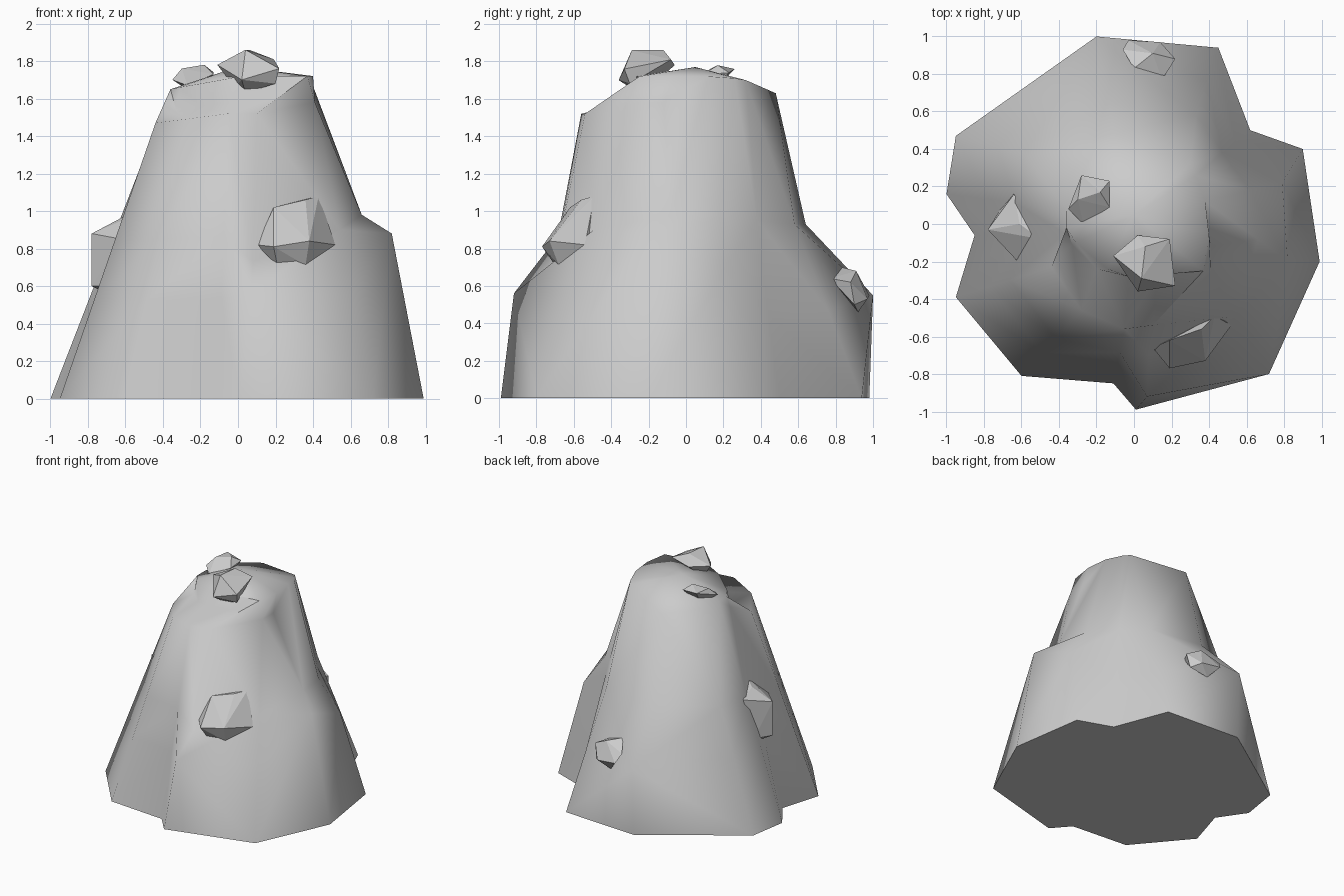
import bpy, bmesh, math
from mathutils import Vector

old = bpy.data.objects.get("Cube")
if old:
    bpy.data.objects.remove(old, do_unlink=True)

stone = bpy.data.materials.new("pale_grey_stone")
stone.use_nodes = True
stone.diffuse_color = (0.6, 0.6, 0.6, 1)
stone.node_tree.nodes["Principled BSDF"].inputs["Base Color"].default_value = (0.6, 0.6, 0.6, 1)


def make_object(name, bm):
    """Turn a finished bmesh into a stone object."""
    bmesh.ops.recalc_face_normals(bm, faces=bm.faces[:])
    mesh = bpy.data.meshes.new(name)
    bm.to_mesh(mesh)
    bm.free()
    mesh.materials.append(stone)
    obj = bpy.data.objects.new(name, mesh)
    bpy.context.collection.objects.link(obj)
    return obj


def hull(name, points):
    """Make a closed faceted solid around the given points."""
    bm = bmesh.new()
    for point in points:
        bm.verts.new(point)
    bmesh.ops.convex_hull(bm, input=bm.verts[:])
    loose = [v for v in bm.verts if not v.link_faces]
    bmesh.ops.delete(bm, geom=loose, context="VERTS")
    return make_object(name, bm)


def straight(bottom, top):
    """Rib that climbs evenly from the ground to the top."""
    a, b = Vector(bottom), Vector(top)
    return [a.lerp(b, t) for t in (0, .35, .57, 1)]


def fold_outward(bm, a, b, c, d):
    """Fill four corners with two triangles that meet in an outward ridge."""
    if (b.co - a.co).cross(c.co - a.co).dot(d.co - a.co) > 0:
        corners = ((a, b, c), (a, c, d))
    else:
        corners = ((a, b, d), (b, c, d))
    for triangle in corners:
        bm.faces.new(triangle)


# Ribs of the mound, clockwise from the back, each from the ground upwards
ribs = [
    [(-.2, .98, 0), (-.2, 1, .55), (-.13, .64, .93), (-.11, .48, 1.63)],
    [(.45, .94, 0), (.39, .76, .47), (.33, .58, .93), (.3, .32, 1.7)],
    [(.62, .5, 0), (.54, .44, .45), (.47, .38, .95), (.33, .26, 1.71)],
    [(.9, .4, 0), (.79, .22, .72), (.62, .18, .97), (.38, .12, 1.72)],
    [(.99, -.2, 0), (.82, -.2, .88), (.66, -.08, .98), (.41, -.12, 1.58), (.4, -.06, 1.72)],
    straight((.72, -.8, 0), (.41, -.26, 1.58)) + [(.37, -.25, 1.72)],
    [(.01, -.99, 0), (.07, -.92, .56), (.08, -.7, .73), (.1, -.54, 1.52),
     (.12, -.28, 1.59), (.15, -.27, 1.72)],
    straight((-.11, -.85, 0), (-.05, -.56, 1.52)) + [(-.03, -.29, 1.58), (-.03, -.28, 1.71)],
    straight((-.6, -.81, 0), (-.28, -.46, 1.49)) + [(-.2, -.24, 1.56), (-.14, -.24, 1.69)],
    straight((-.95, -.39, 0), (-.44, -.23, 1.47)) + [(-.33, -.11, 1.54), (-.31, -.1, 1.66)],
    straight((-.85, -.06, 0), (-.37, -.05, 1.56)) + [(-.36, -.02, 1.65)],
    straight((-1, .16, 0), (-.36, .08, 1.65)),
    straight((-.95, .47, 0), (-.31, .3, 1.65)),
]

# Skin stretched between the ribs; short ribs end in one point at the summit rim
bm = bmesh.new()
columns = []
for rib in ribs:
    column = [bm.verts.new(p) for p in rib]
    columns.append(column + column[-1:] * (6 - len(column)))
peak = bm.verts.new((0, .05, 1.77))
for i, left in enumerate(columns):
    right = columns[(i + 1) % len(columns)]
    for j in range(5):
        ring = list(dict.fromkeys((left[j], right[j], right[j + 1], left[j + 1])))
        if len(ring) == 4:
            fold_outward(bm, *ring)
        elif len(ring) == 3:
            bm.faces.new(ring)
    bm.faces.new((left[5], right[5], peak))
bm.faces.new([c[0] for c in columns])
mound = make_object("mound", bm)
bpy.ops.object.select_all(action="DESELECT")
mound.select_set(True)
bpy.context.view_layer.objects.active = mound
bpy.ops.object.shade_smooth_by_angle(angle=math.radians(78))

# Faceted boulders stuck into the slopes and summit
hull("front_boulder", [
    (.19, -.77, .81), (.38, -.73, .84), (.1, -.66, .82), (.21, -.7, .71), (.36, -.68, .71),
    (.52, -.54, .82), (.43, -.49, 1.08), (.36, -.56, 1.06), (.19, -.62, 1.02), (.45, -.48, .85)])
hull("summit_boulder", [
    (-.11, -.17, 1.78), (.02, -.06, 1.78), (.04, -.29, 1.86), (.19, -.08, 1.81), (.06, -.12, 1.86),
    (.22, -.33, 1.76), (.2, -.3, 1.68), (.02, -.36, 1.7), (.04, -.25, 1.63), (-.02, -.2, 1.66)])
hull("small_summit_boulder", [
    (-.35, .08, 1.7), (-.28, .26, 1.76), (-.13, .23, 1.74), (-.18, .17, 1.78),
    (-.3, .13, 1.76), (-.13, .09, 1.73), (-.27, 0, 1.67), (-.2, .1, 1.6)])
hull("side_boulder", [
    (-.78, -.03, .88), (-.78, -.03, .6), (-.62, -.2, .85), (-.64, .16, .93), (-.61, 0, .97),
    (-.5, -.08, 1), (-.7, .1, .6), (-.62, -.19, .6), (-.72, 0, .57)])
hull("back_boulder", [
    (-.06, .93, .62), (-.03, .98, .55), (0, .83, .7), (.15, .77, .64), (.22, .88, .62),
    (.1, .91, .68), (.14, .97, .53), (.2, .9, .5), (.05, .92, .46)])
